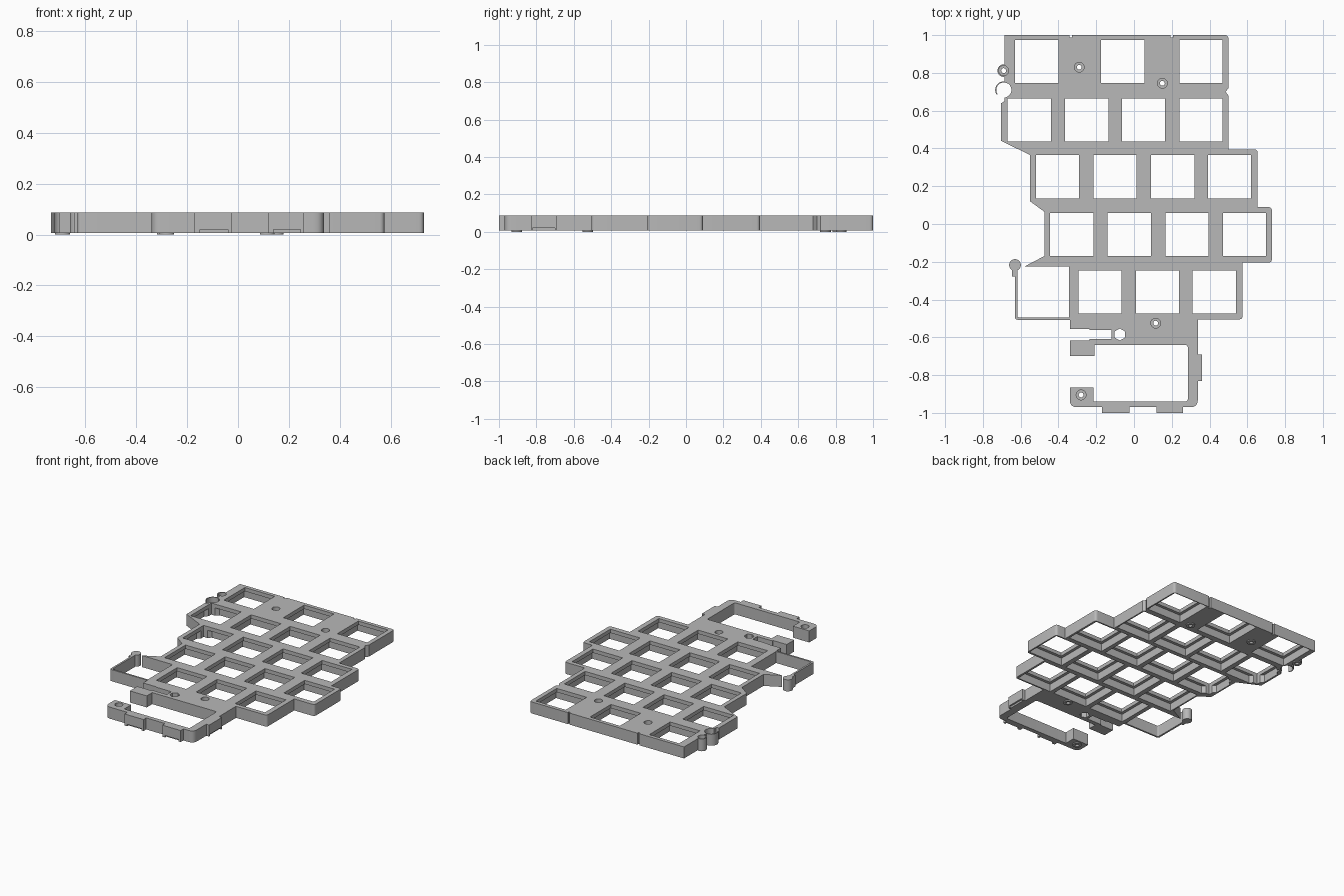
import bpy, bmesh, math
from mathutils import Vector

if "Cube" in bpy.data.objects:
    bpy.data.objects.remove(bpy.data.objects["Cube"], do_unlink=True)

BOTTOM, TOP, LIP = 0.007, 0.087, 0.061
HOLE, RECESS = 0.1145, 0.135          # half sizes of key openings

grey = bpy.data.materials.new("plate_grey")
grey.use_nodes = True
grey.diffuse_color = (0.48, 0.48, 0.48, 1)
grey.node_tree.nodes["Principled BSDF"].inputs["Base Color"].default_value = (0.48, 0.48, 0.48, 1)


def rounded(corners):
    """Replace each corner (x, y, r) that has a radius by a short curve."""
    pts = []
    for i, c in enumerate(corners):
        p = Vector(c[:2])
        if len(c) < 3:
            pts.append(p)
            continue
        before = Vector(corners[i - 1][:2])
        after = Vector(corners[(i + 1) % len(corners)][:2])
        a = p + (before - p).normalized() * c[2]
        b = p + (after - p).normalized() * c[2]
        for k in range(6):
            t = k / 5
            pts.append(a * (1 - t) ** 2 + p * 2 * t * (1 - t) + b * t ** 2)
    return pts


def circle(x, y, r, n=32, start=0, end=360):
    full = end - start == 360
    steps = n if full else n - 1
    return [(x + r * math.cos(math.radians(start + (end - start) * k / steps)),
             y + r * math.sin(math.radians(start + (end - start) * k / steps))) for k in range(n)]


def box(x0, x1, y0, y1):
    return [(x0, y0), (x1, y0), (x1, y1), (x0, y1)]


def prisms(name, profiles, z0, z1):
    """One object made of straight extrusions of flat profiles."""
    bm = bmesh.new()
    for pts in profiles:
        face = bm.faces.new([bm.verts.new((p[0], p[1], z0)) for p in pts])
        ext = bmesh.ops.extrude_face_region(bm, geom=[face])["geom"]
        bmesh.ops.translate(bm, vec=(0, 0, z1 - z0),
                            verts=[v for v in ext if isinstance(v, bmesh.types.BMVert)])
    bmesh.ops.recalc_face_normals(bm, faces=bm.faces)
    mesh = bpy.data.meshes.new(name)
    bm.to_mesh(mesh)
    bm.free()
    ob = bpy.data.objects.new(name, mesh)
    bpy.context.collection.objects.link(ob)
    mesh.materials.append(grey)
    return ob


def combine(target, operation, profiles, z0, z1):
    tool = prisms("helper", profiles, z0, z1)
    tool.hide_render = True
    bpy.ops.object.select_all(action="DESELECT")
    bpy.context.view_layer.objects.active = target
    target.select_set(True)
    mod = target.modifiers.new("shape", "BOOLEAN")
    mod.operation, mod.solver, mod.object = operation, "EXACT", tool
    bpy.ops.object.modifier_apply(modifier=mod.name)
    bpy.data.objects.remove(tool, do_unlink=True)


# Plate outline, clockwise from the back left corner
right_side = [
    (-0.685, 1), (0.5, 1, .02), (0.5, 0.72), (0.485, 0.7), (0.5, 0.68),
    (0.5, 0.395), (0.655, 0.395, .02), (0.655, 0.09), (0.73, 0.09, .02),
    (0.73, -0.205, .02), (0.575, -0.205), (0.575, -0.505, .02), (0.338, -0.505),
    (0.338, -0.69), (0.36, -0.69), (0.36, -0.83), (0.338, -0.83), (0.338, -0.97, .04)]
front_bay = [
    (0.26, -0.97), (0.26, -1), (0.12, -1), (0.12, -0.97),
    (-0.025, -0.97), (-0.025, -1), (-0.17, -1), (-0.17, -0.97),
    (-0.34, -0.97, .04), (-0.34, -0.865), (-0.215, -0.865), (-0.215, -0.94),
    (0.285, -0.94, .015), (0.285, -0.64, .015), (-0.21, -0.64), (-0.21, -0.7),
    (-0.34, -0.7), (-0.34, -0.618), (-0.235, -0.618), (-0.235, -0.61),
    (-0.12, -0.61), (-0.12, -0.56), (-0.235, -0.56), (-0.235, -0.555), (-0.34, -0.555)]
left_side = [
    (-0.34, -0.507), (-0.63, -0.507, .015), (-0.63, -0.23), (-0.617, -0.23),
    (-0.617, -0.495, .01), (-0.345, -0.495), (-0.345, -0.225), (-0.58, -0.225),
    (-0.475, -0.17), (-0.475, 0.065), (-0.55, 0.12), (-0.55, 0.365),
    (-0.703, 0.44), (-0.703, 0.64), (-0.685, 0.65)]
plate = prisms("key_plate", [rounded(right_side + front_bay + left_side)], BOTTOM, TOP)

# Left latch knob and screw boss on the corner
knob = circle(-0.63, -0.217, 0.031)
combine(plate, "UNION", [knob, circle(-0.69, 0.812, 0.033)], BOTTOM, TOP)
combine(plate, "UNION", [box(-0.645, -0.62, -0.277, -0.23)], BOTTOM, TOP)

# Raised screw bosses underneath
screws = [(-0.69, 0.812), (-0.29, 0.83), (0.15, 0.745), (0.115, -0.525), (-0.28, -0.905)]
combine(plate, "UNION", [circle(x, y, 0.029) for x, y in screws], 0, 0.04)

# Key openings: narrow through holes, wider recesses below
rows = [(0.86, (-0.515, -0.06, 0.355)),
        (0.55, (-0.555, -0.25, 0.05, 0.355)),
        (0.25, (-0.405, -0.1, 0.205, 0.505)),
        (-0.055, (-0.33, -0.025, 0.28, 0.585)),
        (-0.36, (-0.18, 0.125, 0.425))]
holes, recesses = [], []
for row, (y, xs) in enumerate(rows):
    for col, x in enumerate(xs):
        holes.append(box(x - HOLE, x + HOLE, y - HOLE, y + HOLE))
        r, c = RECESS, 0.07
        if col == 0 and row in (1, 2):     # clipped corners beside the slanted wall
            recesses.append([(x - r + c, y - r), (x + r, y - r), (x + r, y + r),
                             (x - r + c, y + r), (x - r, y + r - c), (x - r, y - r + c)])
        else:
            recesses.append(box(x - r, x + r, y - r, y + r))
combine(plate, "DIFFERENCE", holes, -0.1, 0.2)
combine(plate, "DIFFERENCE", recesses, -0.1, LIP)

# Screw holes with counterbores, hexagonal hole and clip seat
combine(plate, "DIFFERENCE", [circle(x, y, 0.026) for x, y in screws], 0.045, 0.2)
through = [circle(x, y, 0.013, 20) for x, y in screws]
through += [circle(-0.075, -0.585, 0.032, 6, 30, 390), circle(-0.69, 0.71, 0.041)]
combine(plate, "DIFFERENCE", through, -0.1, 0.2)

# Back grooves and shallow slots under the front and side tabs
combine(plate, "DIFFERENCE", [box(x - 0.007, x + 0.007, 0.988, 1.1) for x in (-0.335, 0.2)], -0.1, 0.2)
combine(plate, "DIFFERENCE", [box(-0.15, -0.04, -1.1, -0.985), box(0.14, 0.245, -1.1, -0.985),
                              box(0.348, 0.4, -0.82, -0.7)], -0.1, 0.02)

# Thin curved clip beside the corner boss
arc = circle(-0.69, 0.71, 0.045, 20, 60, 215) + circle(-0.69, 0.71, 0.039, 20, 60, 215)[::-1]
clip = prisms("cable_clip", [arc], BOTTOM, TOP)

for ob in (plate, clip):
    bpy.ops.object.select_all(action="DESELECT")
    bpy.context.view_layer.objects.active = ob
    ob.select_set(True)
    bpy.ops.object.shade_smooth_by_angle(angle=math.radians(30))
